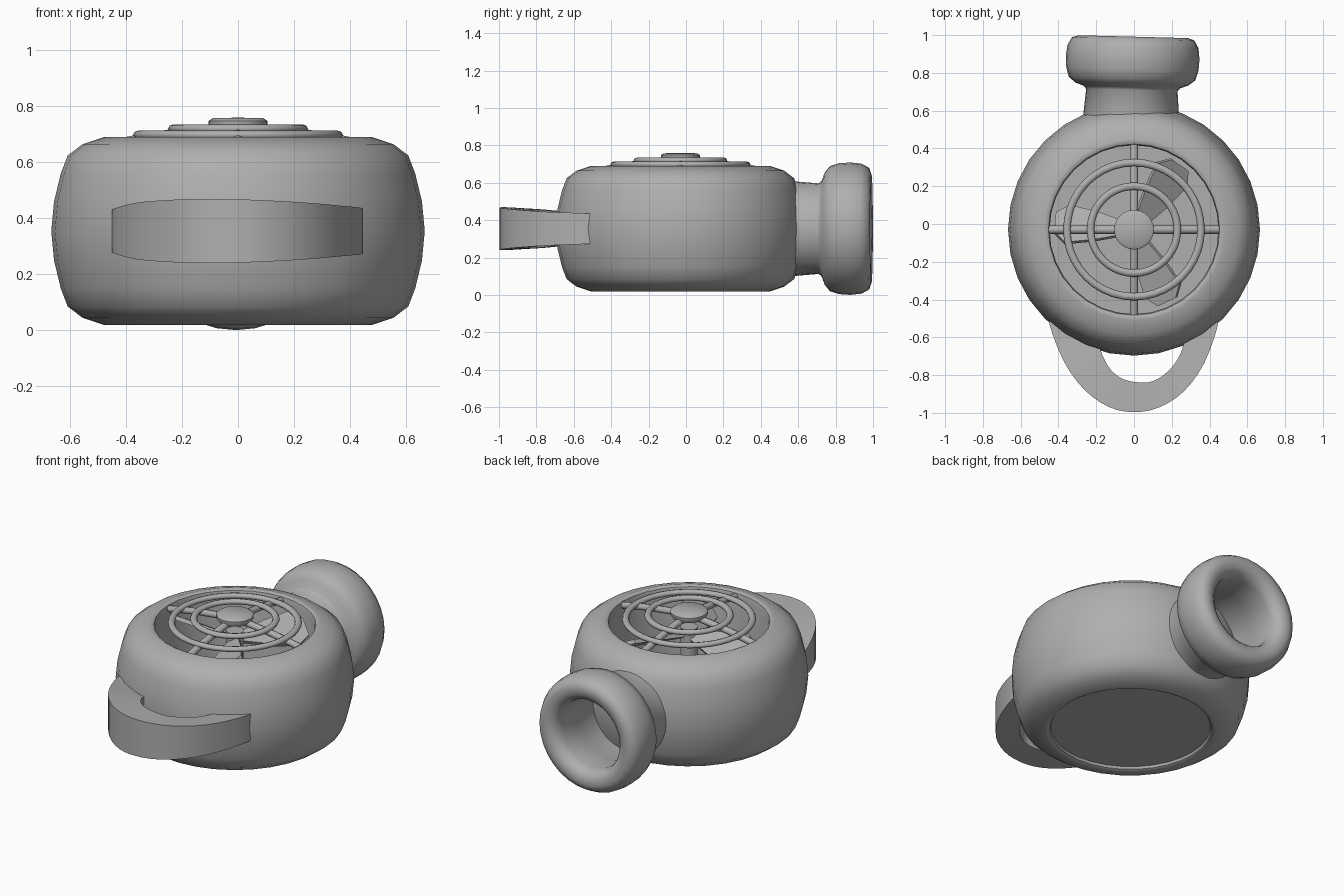
import bpy, bmesh
from math import sin, cos, pi, radians
from mathutils import Matrix, Vector

cube = bpy.data.objects.get("Cube")
if cube:
    bpy.data.objects.remove(cube)

grey = bpy.data.materials.new("plain grey")
grey.use_nodes = True
GREY = (0.43, 0.43, 0.43, 1)
grey.diffuse_color = GREY
grey.node_tree.nodes["Principled BSDF"].inputs["Base Color"].default_value = GREY
CY = -0.03      # centre of the housing in y
MID = 0.355     # height of the nozzle axis


def finish(name, bm, angle=40):
    bmesh.ops.remove_doubles(bm, verts=bm.verts, dist=0.0001)
    bmesh.ops.recalc_face_normals(bm, faces=bm.faces)
    mesh = bpy.data.meshes.new(name)
    bm.to_mesh(mesh)
    bm.free()
    mesh.materials.append(grey)
    ob = bpy.data.objects.new(name, mesh)
    bpy.context.collection.objects.link(ob)
    bpy.ops.object.select_all(action='DESELECT')
    ob.select_set(True)
    bpy.context.view_layer.objects.active = ob
    bpy.ops.object.shade_smooth_by_angle(angle=radians(angle))


def lathe(name, profile, matrix, steps=32, closed=False, angle=40):
    """Spin (radius, height) points around z, then place the result."""
    bm = bmesh.new()
    verts = [bm.verts.new((r, 0, z)) for r, z in profile]
    edges = [bm.edges.new(p) for p in zip(verts, verts[1:])]
    if closed:
        edges.append(bm.edges.new((verts[-1], verts[0])))
    bmesh.ops.spin(bm, geom=verts + edges, cent=(0, 0, 0), axis=(0, 0, 1),
                   angle=2 * pi, steps=steps, use_duplicate=False)
    bm.transform(matrix)
    finish(name, bm, angle)


def bridge(bm, sections):
    """Skin a row of equal-length cross-sections and cap the ends."""
    loops = [[bm.verts.new(p) for p in s] for s in sections]
    n = len(loops[0])
    for a, b in zip(loops, loops[1:]):
        for i in range(n):
            bm.faces.new((a[i], a[(i + 1) % n], b[(i + 1) % n], b[i]))
    bm.faces.new(loops[0])
    bm.faces.new(loops[-1])


def smooth_path(points, cuts=3):
    """Catmull-Rom samples through a list of vectors."""
    pts = [points[0]] + points + [points[-1]]
    out = []
    for a, b, c, d in zip(pts, pts[1:], pts[2:], pts[3:]):
        for k in range(cuts):
            t = k / cuts
            out.append(b + (c - a) * (t / 2) + (a * 2 - b * 5 + c * 4 - d) * (t * t / 2)
                       + (b * 3 - a - c * 3 + d) * (t ** 3 / 2))
    return out + [points[-1]]


centre = Matrix.Translation((0, CY, 0))

# Housing: rounded drum, open cavity on top, shallow recess below
lathe("housing", [(0, 0.04), (0.447, 0.04), (0.453, 0.026), (0.465, 0.02), (0.48, 0.02),
                  (0.555, 0.045), (0.608, 0.085), (0.633, 0.15), (0.657, 0.25),
                  (0.667, 0.355), (0.657, 0.46), (0.633, 0.56), (0.608, 0.625),
                  (0.555, 0.665), (0.48, 0.69), (0.465, 0.69), (0.453, 0.684),
                  (0.447, 0.66), (0.447, 0.06), (0, 0.06)], centre)

# Nozzle: neck, rounded lip and bore, axis along y
nozzle_place = (Matrix.Translation((-0.03, 0, MID)) @ Matrix.Rotation(radians(-1.5), 4, 'Z')
                @ Matrix.Rotation(radians(-90), 4, 'X'))
lathe("nozzle", [(0.258, 0.52), (0.242, 0.71), (0.255, 0.725), (0.3, 0.742), (0.335, 0.77),
                 (0.35, 0.82), (0.354, 0.88), (0.347, 0.94), (0.325, 0.98),
                 (0.29, 0.992), (0.25, 0.985), (0.22, 0.96), (0.21, 0.92),
                 (0.212, 0.78), (0.228, 0.72), (0.235, 0.52)],
      nozzle_place, closed=True, angle=50)

# Carry handle: loop of box sections (outer x y, half height) and (inner x y)
outer = [(-0.43, -0.44, 0.07), (-0.45, -0.52, 0.077), (-0.37, -0.73, 0.1),
         (-0.26, -0.88, 0.11), (-0.13, -0.97, 0.115), (0, -0.996, 0.113),
         (0.13, -0.972, 0.108), (0.26, -0.89, 0.1), (0.37, -0.74, 0.09),
         (0.445, -0.53, 0.082), (0.43, -0.44, 0.075)]
inner = [(-0.17, -0.5), (-0.18, -0.64), (-0.16, -0.71), (-0.12, -0.775), (-0.06, -0.82),
         (0.02, -0.838), (0.1, -0.832), (0.18, -0.78), (0.24, -0.7), (0.27, -0.6),
         (0.27, -0.5)]
bm = bmesh.new()
bridge(bm, [[(o.x, o.y, MID - o.z), (o.x, o.y, MID + o.z),
             (i.x, i.y, MID + o.z * 0.92), (i.x, i.y, MID - o.z * 0.92)]
            for o, i in zip(smooth_path([Vector(p) for p in outer]),
                            smooth_path([Vector((*p, 0)) for p in inner]))])
finish("handle", bm)


# Grille: two rings, a hub cap and four spokes on a shallow dome
def ring(name, radius, height, thick):
    pts = [(radius + thick * cos(a * pi / 4), height + thick * 0.8 * sin(a * pi / 4))
           for a in range(8)]
    lathe(name, pts, centre, steps=40, closed=True, angle=60)


ring("grille_outer_ring", 0.355, 0.698, 0.02)
ring("grille_inner_ring", 0.23, 0.72, 0.02)
lathe("grille_hub", [(0, 0.715), (0.095, 0.715), (0.105, 0.73), (0.105, 0.748),
                     (0.09, 0.758), (0, 0.76)], centre, steps=24)
spoke_path = [(0.05, 0.72), (0.23, 0.7), (0.355, 0.68), (0.455, 0.66)]
bm = bmesh.new()
for k in range(4):
    turn = centre @ Matrix.Rotation(k * pi / 2, 4, 'Z')
    bridge(bm, [[turn @ Vector((r, 0.022 * cos(a * pi / 4), z + 0.02 * sin(a * pi / 4)))
                 for a in range(8)] for r, z in spoke_path])
finish("grille_spokes", bm, 60)

# Fan: shaft and three pitched blades with chamfered tips
lathe("fan_shaft", [(0, 0.06), (0.05, 0.06), (0.05, 0.65), (0, 0.65)], centre, steps=16)
outline = [(0.04, -0.035), (0.2, -0.085), (0.35, -0.11), (0.42, -0.06),
           (0.42, 0.06), (0.36, 0.12), (0.2, 0.085), (0.04, 0.035)]
bm = bmesh.new()
for k in range(3):
    place = (Matrix.Translation((0, CY, 0.6)) @ Matrix.Rotation(radians(55 + 120 * k), 4, 'Z')
             @ Matrix.Rotation(radians(30), 4, 'X'))
    bridge(bm, [[place @ Vector((x, y, z)) for x, y in outline] for z in (-0.012, 0.012)])
finish("fan_blades", bm, 30)
